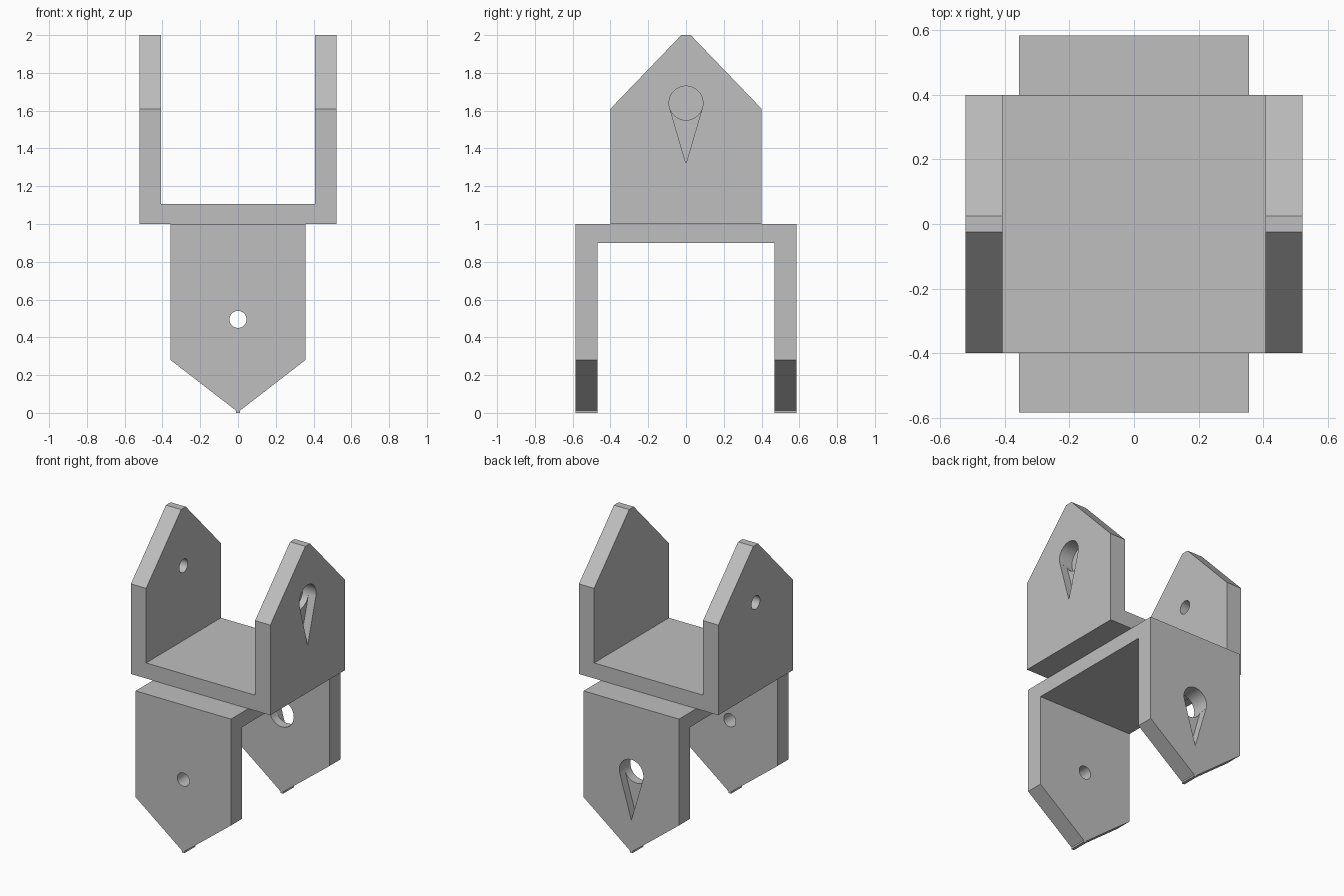
import bpy, bmesh, math
from mathutils import Matrix, Vector

if "Cube" in bpy.data.objects:
    bpy.data.objects.remove(bpy.data.objects["Cube"])

grey = bpy.data.materials.new("plain grey")
grey.use_nodes = True
grey.diffuse_color = (0.52, 0.52, 0.52, 1)
grey.node_tree.nodes["Principled BSDF"].inputs["Base Color"].default_value = grey.diffuse_color

ALONG_X = (Vector((0, 1, 0)), Vector((0, 0, 1)), Vector((1, 0, 0)))
ALONG_Y = (Vector((1, 0, 0)), Vector((0, 0, 1)), Vector((0, 1, 0)))


def prism(name, profile, axes, start, end):
    """Extrude a flat profile along the third axis."""
    u, v, w = axes
    bm = bmesh.new()
    face = bm.faces.new([bm.verts.new(u * a + v * b + w * start) for a, b in profile])
    out = bmesh.ops.extrude_face_region(bm, geom=[face])
    moved = [g for g in out["geom"] if isinstance(g, bmesh.types.BMVert)]
    bmesh.ops.translate(bm, verts=moved, vec=w * (end - start))
    bmesh.ops.recalc_face_normals(bm, faces=bm.faces)
    mesh = bpy.data.meshes.new(name)
    bm.to_mesh(mesh)
    bm.free()
    mesh.materials.append(grey)
    obj = bpy.data.objects.new(name, mesh)
    bpy.context.collection.objects.link(obj)
    return obj


def mirrored(half):
    return half + [(-a, b) for a, b in reversed(half)]


def circle(z, r, n=48):
    return [(r * math.cos(2 * math.pi * i / n), z + r * math.sin(2 * math.pi * i / n))
            for i in range(n)]


def carve(obj, cutters):
    """Apply each boolean in order, then remove the cutters."""
    for operation, cutter in cutters:
        cutter.hide_render = True
        mod = obj.modifiers.new("carve", "BOOLEAN")
        mod.operation, mod.object, mod.solver = operation, cutter, "EXACT"
    bpy.context.view_layer.update()
    mesh = bpy.data.meshes.new_from_object(
        obj.evaluated_get(bpy.context.evaluated_depsgraph_get()))
    obj.modifiers.clear()
    obj.data = mesh
    for _, cutter in cutters:
        bpy.data.objects.remove(cutter)
    bpy.ops.object.select_all(action="DESELECT")
    obj.select_set(True)
    bpy.context.view_layer.objects.active = obj
    bpy.ops.object.shade_smooth_by_angle(angle=math.radians(30))


def yoke(name, channel, outline, axes, cross, outer, hole_z, key_z, key_depth):
    """U-channel trimmed to pointed cheeks, with a pin hole and a keyhole."""
    body = prism(name, mirrored(channel), axes, -0.8, 0.8)
    groove = [(0.085, key_z - 0.03), (-0.085, key_z - 0.03), (0, key_z - 0.32)]
    carve(body, [
        ("INTERSECT", prism("outline", mirrored(outline), cross, -0.9, 0.9)),
        ("DIFFERENCE", prism("pin_hole", circle(hole_z, 0.045), cross, -0.9, -0.2)),
        ("DIFFERENCE", prism("key_hole", circle(key_z, 0.09), cross, outer - key_depth, 0.9)),
        ("DIFFERENCE", prism("groove", groove, cross, outer - 0.055, 0.9)),
    ])


# Upper yoke: cheeks on the left and right, pointing up
yoke("upper_yoke",
     [(0.522, 1.0), (0.522, 2.1), (0.408, 2.1), (0.408, 1.105)],
     [(0.4, 0.95), (0.4, 1.61), (0.025, 2.0)],
     ALONG_Y, ALONG_X, 0.522, 1.61, 1.64, 0.1)

# Lower yoke: cheeks on the front and back, pointing down
yoke("lower_yoke",
     [(0.585, 1.0), (0.585, -0.1), (0.468, -0.1), (0.468, 0.9)],
     [(0.357, 1.05), (0.357, 0.28), (0.01, 0.012), (0.01, 0.0)],
     ALONG_X, ALONG_Y, 0.585, 0.495, 0.54, 0.2)
